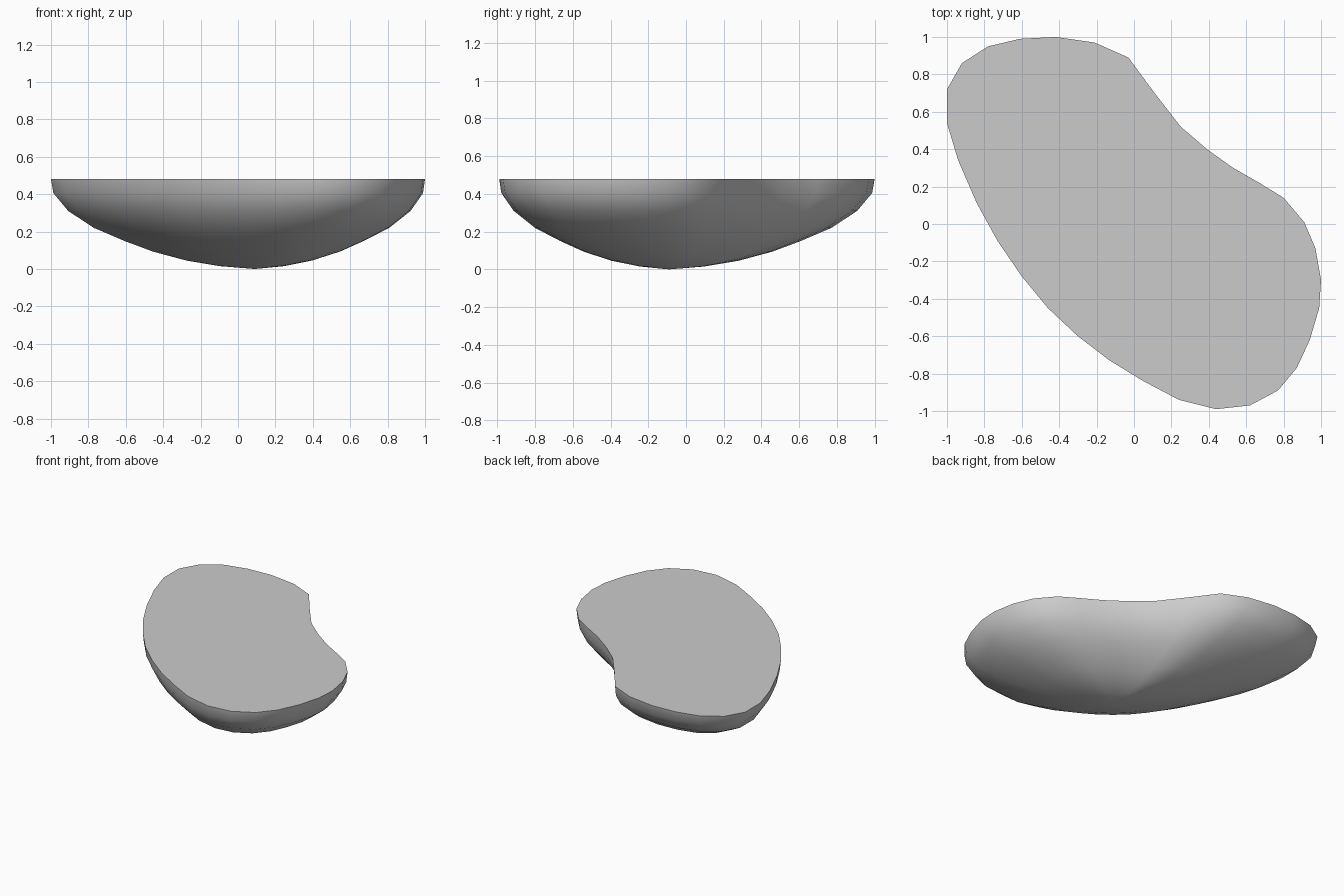
import bpy, bmesh

if "Cube" in bpy.data.objects:
    bpy.data.objects.remove(bpy.data.objects["Cube"])

# Kidney-shaped rim outline (x, y)
rim = [(-.03, .89), (-.21, .97), (-.42, 1), (-.61, .99), (-.78, .95), (-.92, .86), (-1, .72), (-1, .54),
       (-.94, .34), (-.84, .11), (-.73, -.09), (-.60, -.28), (-.46, -.45), (-.30, -.60), (-.13, -.73),
       (.05, -.84), (.24, -.94), (.44, -.99), (.62, -.97), (.77, -.89), (.87, -.77), (.94, -.62),
       (.99, -.45), (1, -.30), (.97, -.13), (.91, .01), (.80, .14), (.67, .22), (.53, .30), (.39, .40),
       (.25, .52), (.11, .70)]

# Bowl profile: (scale towards the lowest point, height)
profile = [(1, .48), (.988, .405), (.915, .31), (.79, .22), (.64, .15), (.50, .093), (.335, .045), (.17, .015)]
cx, cy = .09, -.09

bm = bmesh.new()
rings = [[bm.verts.new((cx + (x - cx) * f, cy + (y - cy) * f, z)) for x, y in rim] for f, z in profile]
n = len(rim)

# Curved underside
for a, b in zip(rings, rings[1:]):
    for i in range(n):
        j = (i + 1) % n
        bm.faces.new((a[i], b[i], b[j], a[j]))
tip = bm.verts.new((cx, cy, 0))
for i in range(n):
    bm.faces.new((rings[-1][i], tip, rings[-1][(i + 1) % n]))

# Flat top
bm.faces.new(rings[0])
bmesh.ops.recalc_face_normals(bm, faces=bm.faces)

mesh = bpy.data.meshes.new("kidney_bowl")
bm.to_mesh(mesh)
bm.free()
obj = bpy.data.objects.new("kidney_bowl", mesh)
bpy.context.collection.objects.link(obj)
bpy.context.view_layer.objects.active = obj
obj.select_set(True)
bpy.ops.object.shade_smooth_by_angle(angle=0.9)
